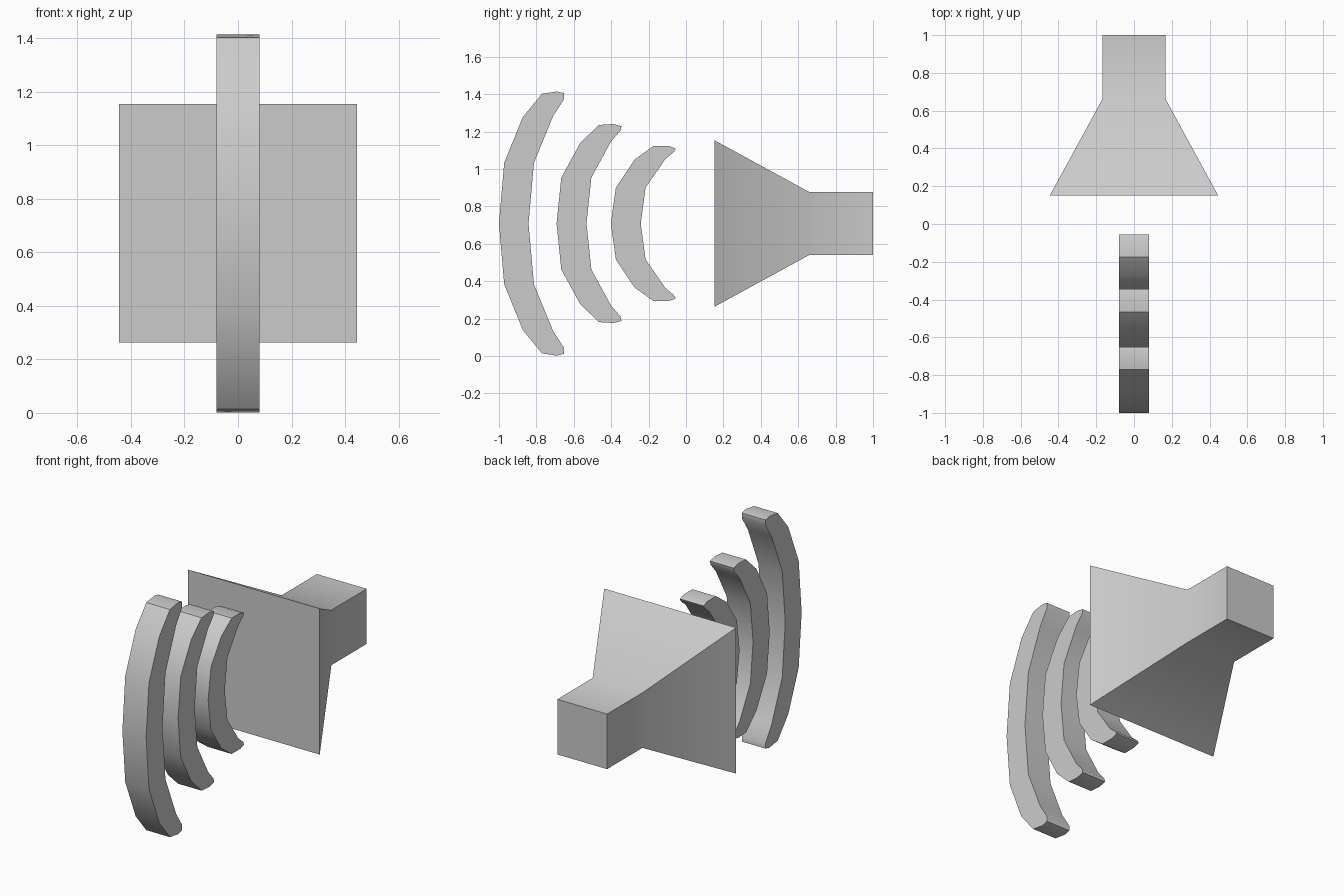
import bpy, bmesh, math

if "Cube" in bpy.data.objects:
    bpy.data.objects.remove(bpy.data.objects["Cube"])

CZ = 0.708  # height of the horizontal symmetry axis


def finish(name, bm):
    bmesh.ops.recalc_face_normals(bm, faces=bm.faces)
    mesh = bpy.data.meshes.new(name)
    bm.to_mesh(mesh)
    bm.free()
    obj = bpy.data.objects.new(name, mesh)
    bpy.context.collection.objects.link(obj)
    bpy.ops.object.select_all(action='DESELECT')
    obj.select_set(True)
    bpy.context.view_layer.objects.active = obj
    bpy.ops.object.shade_smooth_by_angle(angle=math.radians(35))
    return obj


# Speaker: square sections lofted from flared mouth to magnet box
bm = bmesh.new()
rings = []
for y, r in ((0.152, 0.445), (0.66, 0.168), (1.0, 0.168)):
    rings.append([bm.verts.new((sx * r, y, CZ + sz * r))
                  for sx, sz in ((-1, -1), (1, -1), (1, 1), (-1, 1))])
for a, b in zip(rings, rings[1:]):
    for i in range(4):
        j = (i + 1) % 4
        bm.faces.new((a[i], a[j], b[j], b[i]))
bm.faces.new(rings[0])
bm.faces.new(rings[-1])
finish("speaker_body", bm)


# Sound waves: upper half profile (y, height above axis), mirrored and extruded
def sound_wave(name, half):
    pts = half + [(y, -h) for y, h in reversed(half[1:-1])]
    # start and end points lie on the axis, so the loop closes without doubles
    bm = bmesh.new()
    face = bm.faces.new([bm.verts.new((-0.08, y, CZ + h)) for y, h in pts])
    ext = bmesh.ops.extrude_face_region(bm, geom=[face], use_keep_orig=True)
    moved = [v for v in ext["geom"] if isinstance(v, bmesh.types.BMVert)]
    bmesh.ops.translate(bm, verts=moved, vec=(0.16, 0, 0))
    finish(name, bm)


sound_wave("large_sound_wave", [
    (-1.0, 0), (-0.972, 0.325), (-0.872, 0.57), (-0.77, 0.694), (-0.69, 0.706),
    (-0.652, 0.697), (-0.652, 0.665), (-0.71, 0.575), (-0.813, 0.325), (-0.842, 0)])
sound_wave("middle_sound_wave", [
    (-0.692, 0), (-0.667, 0.245), (-0.565, 0.432), (-0.465, 0.527), (-0.39, 0.532),
    (-0.345, 0.521), (-0.35, 0.497), (-0.402, 0.437), (-0.506, 0.245), (-0.532, 0)])
sound_wave("small_sound_wave", [
    (-0.402, 0), (-0.375, 0.192), (-0.275, 0.342), (-0.175, 0.414), (-0.09, 0.414),
    (-0.055, 0.401), (-0.065, 0.382), (-0.11, 0.345), (-0.216, 0.192), (-0.242, 0)])
